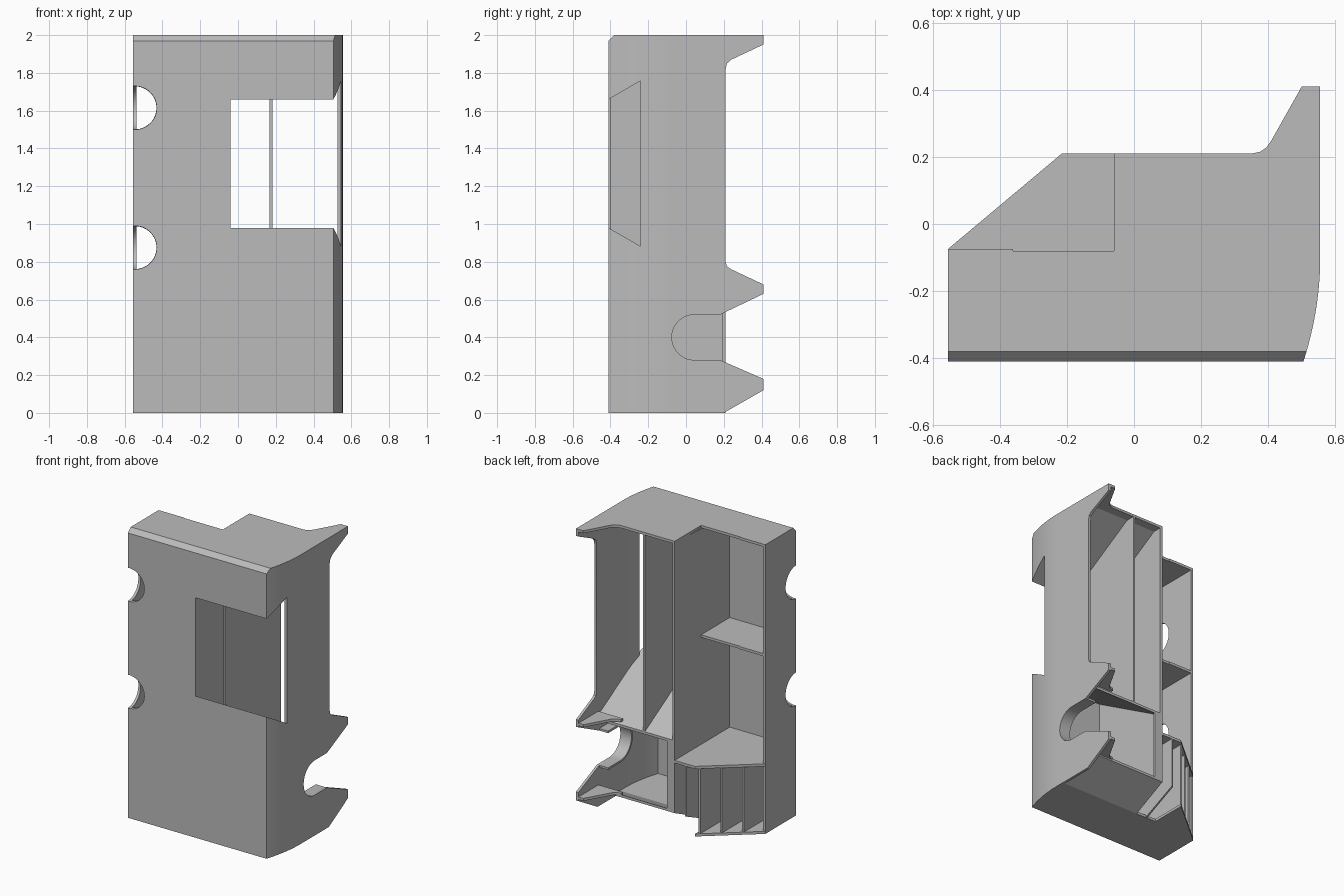
import bpy, bmesh, math
from mathutils import Vector

if "Cube" in bpy.data.objects:
    bpy.data.objects.remove(bpy.data.objects["Cube"])

grey = bpy.data.materials.new("plain grey")
grey.use_nodes = True
grey.diffuse_color = (0.5, 0.5, 0.5, 1)
grey.node_tree.nodes["Principled BSDF"].inputs["Base Color"].default_value = (0.5, 0.5, 0.5, 1)

T = 0.018                        # sheet thickness
L, R, F, B = -0.555, 0.555, -0.41, 0.21
SLOPE = math.tan(math.radians(30))


def finish(name, bm):
    bmesh.ops.recalc_face_normals(bm, faces=bm.faces)
    mesh = bpy.data.meshes.new(name)
    bm.to_mesh(mesh)
    bm.free()
    mesh.materials.append(grey)
    ob = bpy.data.objects.new(name, mesh)
    bpy.context.collection.objects.link(ob)
    return ob


def prism(name, pts, axis, a, b):
    """Extrude a 2D outline: axis z takes (x, y), axis x takes (y, z)."""
    bm = bmesh.new()
    place = (lambda p: (p[0], p[1], a)) if axis == "z" else (lambda p: (a, p[0], p[1]))
    face = bm.faces.new([bm.verts.new(place(p)) for p in pts])
    out = bmesh.ops.extrude_face_region(bm, geom=[face])
    move = Vector((0, 0, b - a)) if axis == "z" else Vector((b - a, 0, 0))
    bmesh.ops.translate(bm, vec=move, verts=[v for v in out["geom"] if isinstance(v, bmesh.types.BMVert)])
    return finish(name, bm)


def ball(name, centre, radius):
    bm = bmesh.new()
    bmesh.ops.create_uvsphere(bm, u_segments=32, v_segments=24, radius=radius)
    bmesh.ops.translate(bm, vec=centre, verts=bm.verts)
    return finish(name, bm)


def combine(ob, cutter, operation="DIFFERENCE"):
    mod = ob.modifiers.new("cut", "BOOLEAN")
    mod.operation, mod.solver, mod.object = operation, "EXACT", cutter
    bpy.context.view_layer.objects.active = ob
    bpy.ops.object.modifier_apply(modifier=mod.name)
    bpy.data.objects.remove(cutter)


# Outline of the bowed front left corner
N = 12
bow = [(R - 0.05 * (1 - i / N) ** 2, F + 0.31 * i / N) for i in range(N + 1)]
inner_bow = [(x - T, y + T * (1 - i / N)) for i, (x, y) in enumerate(bow)]

# Outer shell: right side, front and bowed corner in one sheet
shell = prism("outer_shell", [(L, -0.075), (L, F)] + bow + inner_bow[::-1]
              + [(L + T, F + T), (L + T, -0.075)], "z", 0, 2)
combine(shell, prism("window_cutter", [(-0.45, 0.98 + 0.04 * SLOPE), (-0.24, 0.98 - 0.17 * SLOPE),
                                       (-0.24, 1.66 + 0.17 * SLOPE), (-0.45, 1.66 - 0.04 * SLOPE)],
                     "x", -0.04, 0.7))
for z in (0.875, 1.615):
    combine(shell, ball("notch_cutter", (-0.545, F, z), 0.115))

# Left side wall with hooked tabs and a U-shaped slot
arc = [(0.045 - 0.12 * math.sin(a), 0.4 - 0.12 * math.cos(a))
       for a in (math.pi * i / 20 for i in range(21))]
slot = [(0.18, 0.28)] + arc + [(0.18, 0.52)]
prism("side_wall", [(-0.1, 0), (0.2, 0), (0.41, 0.12), (0.41, 0.18)] + slot
      + [(0.41, 0.63), (0.41, 0.68), (0.24, 0.76), (0.217, 0.775), (B, 0.8),
         (B, 1.82), (0.217, 1.85), (0.24, 1.87), (0.41, 1.95), (0.41, 2), (-0.1, 2)],
      "x", R - T, R)

# Raised rim around the slot
rim = [(0.045 + (y - 0.045) * 1.12 if y < 0.045 else y, 0.4 + (z - 0.4) * 1.12) for y, z in slot]
prism("slot_rim", slot + rim[::-1], "x", 0.47, R - T)

# Top cover with tab and stepped recess
tab = [(R, 0.41), (0.5, 0.41), (0.41, 0.25), (0.395, 0.228), (0.375, 0.215), (0.35, B)]
top = prism("top_cover", [(L, F)] + bow + tab + [(-0.06, B), (-0.06, -0.08),
            (-0.36, -0.08), (-0.36, -0.075), (L, -0.075)], "z", 2 - T, 2)

# Chamfer along the front top edge
for ob in (shell, top):
    combine(ob, prism("chamfer_cutter", [(F - 0.02, 1.95), (-0.36, 2.02), (F - 0.02, 2.02)], "x", -1, 1))


def inside(ob):
    """Trim a part so that it stays within the bowed outline."""
    envelope = prism("envelope", [(L + 0.005, F + 0.005)] + [(x - 0.005, y + 0.005) for x, y in bow]
                     + [(R - 0.005, 0.5), (L + 0.005, 0.5)], "z", -0.1, 2.1)
    combine(ob, envelope, "INTERSECT")


# Sloping sill and ceiling of the window bay
drop = (B - F) * SLOPE
inside(prism("window_sill", [(F, 0.98), (B, 0.98 - drop), (B, 0.98 - drop - T), (F, 0.98 - T)],
             "x", -0.05, 0.6))
inside(prism("window_ceiling", [(F, 1.66), (0.175, 1.66 + 0.585 * SLOPE), (0.145, 1.995), (F, 1.66 + T)],
             "x", -0.05, 0.6))

# Bottom floor, turned up at the back
inside(prism("bottom_floor", [(F, 0), (-0.045, 0), (B, 0.12), (B, 0.12 + T), (-0.045, T), (F, T)],
             "x", -0.06, 0.6))
prism("corner_floor", [(L, F), (-0.06, F), (-0.06, -0.045), (-0.215, -0.045), (-0.215, B), (L, -0.075)],
      "z", 0, T)

# Tab plates at the sill and the floor
for name, z in (("sill_tab", 0.64), ("floor_tab", 0.13)):
    prism(name, [(R - 0.005, 0.19)] + [(R - 0.005, 0.408), (0.5, 0.408)] + tab[2:] + [(0.35, 0.19)],
          "z", z, z + T)

# Upright dividers
prism("main_divider", [(F + 0.01, 0), (-0.045, 0), (B, 0.12), (B, 1.99), (F + 0.01, 1.96)],
      "x", -0.06, -0.042)
prism("window_divider", [(F + 0.01, 0.97), (B, 0.615), (B, 1.99), (0.15, 1.99), (F + 0.01, 1.67)],
      "x", 0.168, 0.182)
prism("divider_return", [(-0.06, B - T), (0, B - T), (0, B), (-0.06, B)], "z", 0.125, 0.62)

# Shelves of the right bay
prism("middle_shelf", [(L + 0.005, F + 0.005), (-0.05, F + 0.005), (-0.05, -0.08), (-0.36, -0.08),
                       (-0.36, -0.075), (L + 0.005, -0.075)], "z", 1.225, 1.243)
prism("lower_shelf", [(L, F + 0.005), (-0.05, F + 0.005), (-0.05, B), (-0.215, B), (L, -0.075)],
      "z", 0.467, 0.485)

# Ribs under the lower shelf
for x in (-0.235, -0.34, -0.445):
    back = B - (-0.215 - x) * 0.285 / 0.34 - 0.005
    prism("rib", [(F + 0.01, 0.005), (back, 0.005), (back, 0.475), (F + 0.01, 0.475)], "x", x - 0.006, x + 0.006)
prism("short_rib", [(F + 0.01, 0.005), (-0.045, 0.005), (B, 0.12), (B, 0.475), (F + 0.01, 0.475)],
      "x", -0.15, -0.138)

# Smooth the curves while keeping edges sharp
for ob in bpy.context.collection.objects:
    if ob.type == "MESH" and grey.name in ob.data.materials:
        bpy.ops.object.select_all(action="DESELECT")
        ob.select_set(True)
        bpy.context.view_layer.objects.active = ob
        bpy.ops.object.shade_smooth_by_angle(angle=math.radians(25))
